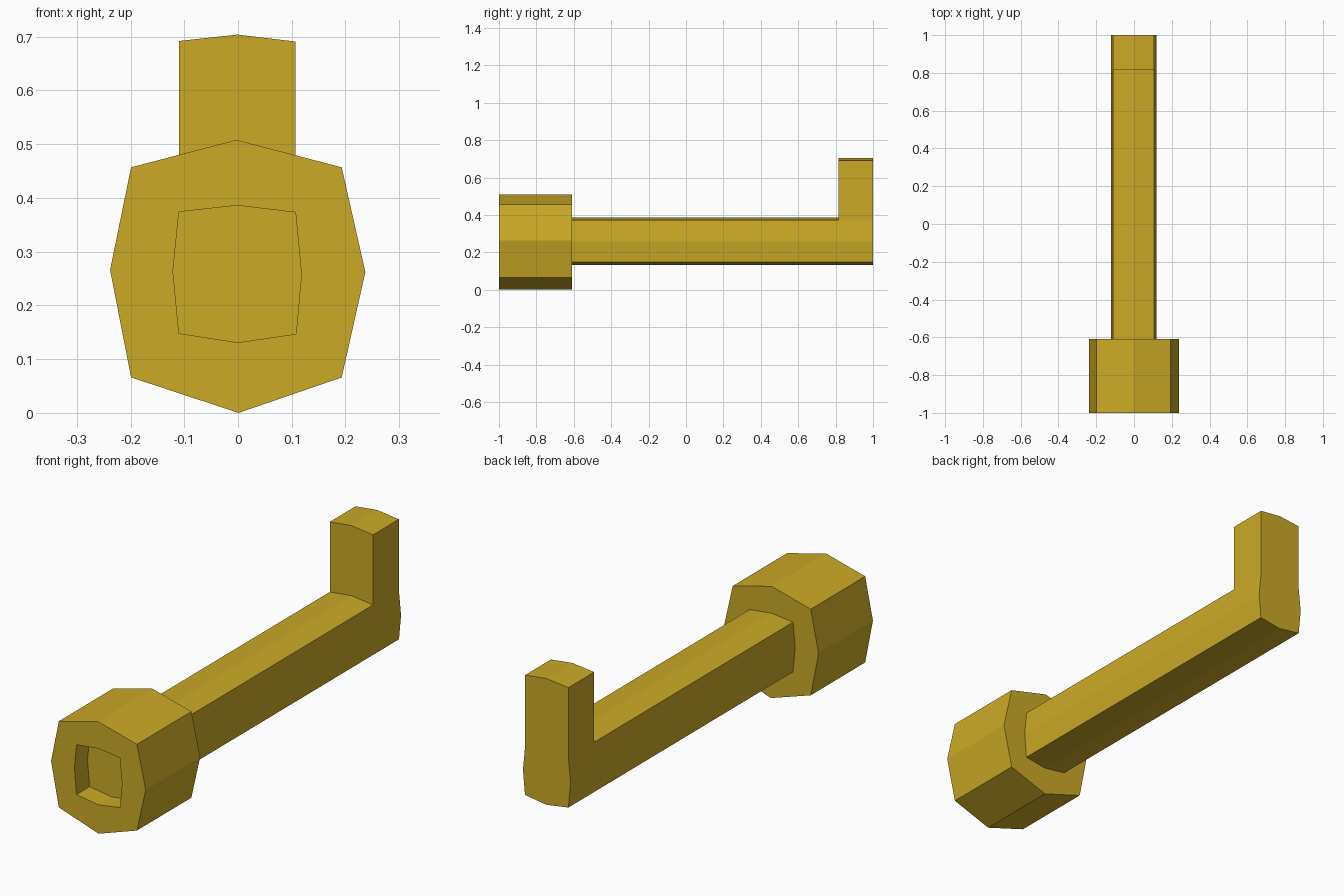
import bpy, bmesh
from mathutils import Vector

if "Cube" in bpy.data.objects:
    bpy.data.objects.remove(bpy.data.objects["Cube"])

# Eight-sided cross-sections (x, z), starting at the left upper corner
HEAD = [(-0.199, 0.457), (-0.003, 0.508), (0.193, 0.457), (0.237, 0.262),
        (0.193, 0.066), (0.001, 0.0), (-0.199, 0.066), (-0.238, 0.266)]
SHAFT = [(-0.11, 0.374), (-0.001, 0.386), (0.107, 0.373), (0.118, 0.258),
         (0.108, 0.147), (0.0, 0.131), (-0.11, 0.148), (-0.121, 0.264)]

# Rings from the socket floor, out over the head and along the shaft
RINGS = [(SHAFT, -0.906), (SHAFT, -1.0), (HEAD, -1.0), (HEAD, -0.61),
         (SHAFT, -0.61), (SHAFT, 0.815), (SHAFT, 1.0)]

bm = bmesh.new()
rings = [[bm.verts.new((x, y, z)) for x, z in profile] for profile, y in RINGS]
bands = []
for a, b in zip(rings, rings[1:]):
    bands.append([bm.faces.new((a[i], a[(i + 1) % 8], b[(i + 1) % 8], b[i]))
                  for i in range(8)])
bm.faces.new(rings[0])     # socket floor
bm.faces.new(rings[-1])    # far end of the shaft

# Upturned end: raise the two top faces of the last band
raised = bmesh.ops.extrude_face_region(bm, geom=bands[-1][:2])
top = [g for g in raised["geom"] if isinstance(g, bmesh.types.BMVert)]
bmesh.ops.translate(bm, verts=top, vec=Vector((0, 0, 0.318)))
bmesh.ops.recalc_face_normals(bm, faces=bm.faces)

mesh = bpy.data.meshes.new("socket_wrench")
bm.to_mesh(mesh)
bm.free()
wrench = bpy.data.objects.new("socket_wrench", mesh)
bpy.context.collection.objects.link(wrench)

# Brass colour
brass = bpy.data.materials.new("brass")
brass.diffuse_color = (0.60, 0.40, 0.02, 1)
brass.use_nodes = True
brass.node_tree.nodes["Principled BSDF"].inputs["Base Color"].default_value = brass.diffuse_color
mesh.materials.append(brass)
